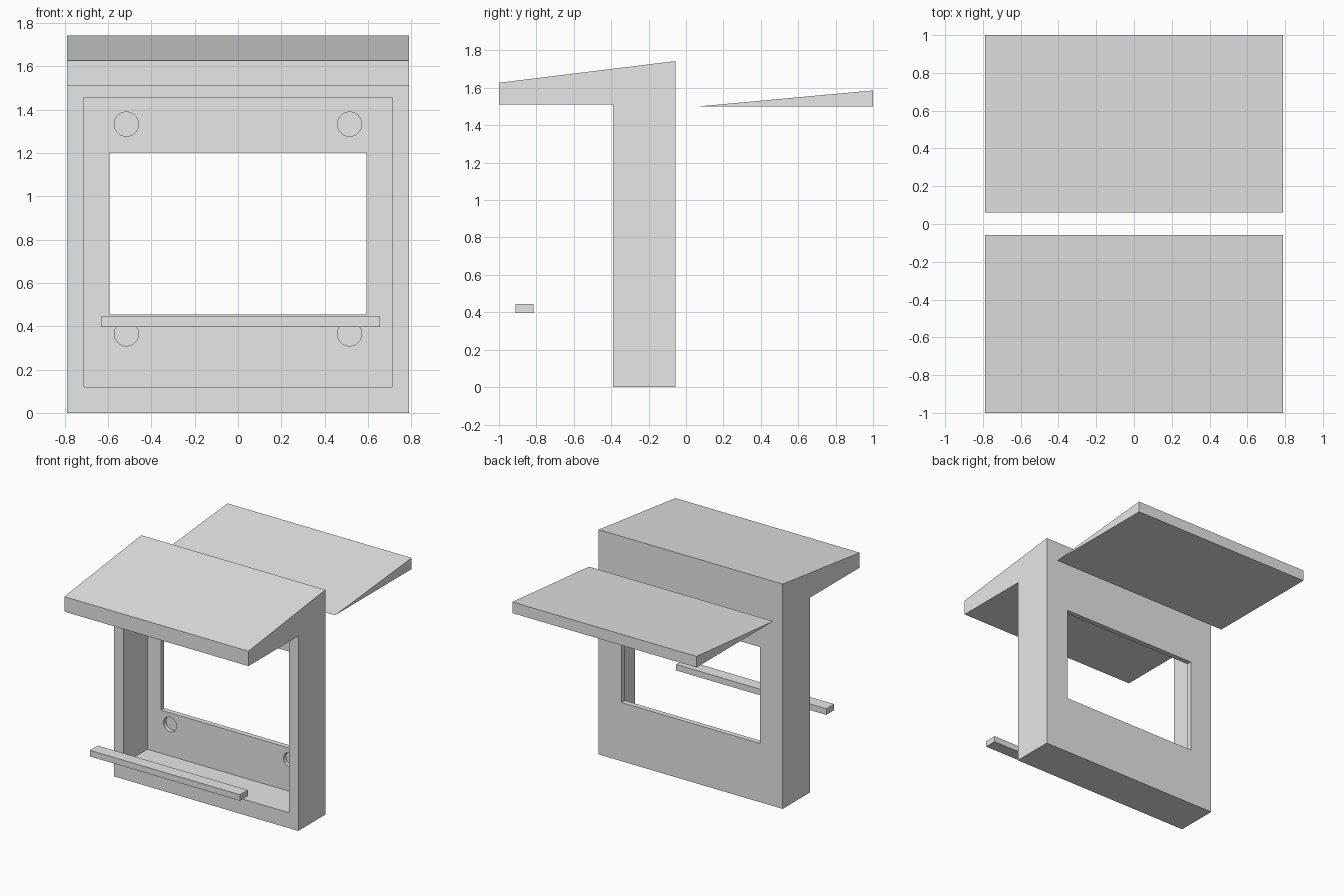
import bpy
import math

cube = bpy.data.objects.get("Cube")
if cube:
    bpy.data.objects.remove(cube, do_unlink=True)

grey = bpy.data.materials.new("light_grey")
grey.use_nodes = True
grey.diffuse_color = (0.8, 0.8, 0.8, 1)
grey.node_tree.nodes["Principled BSDF"].inputs["Base Color"].default_value = (0.8, 0.8, 0.8, 1)

HALF_WIDTH = 0.79
FRONT, BACK = -0.39, -0.057
WALL = 0.04


def extrude_x(name, profile, x0, x1):
    """Prism from a (y, z) profile, listed anticlockwise as seen from +x."""
    n = len(profile)
    verts = [(x, y, z) for x in (x0, x1) for y, z in profile]
    faces = [tuple(reversed(range(n))), tuple(range(n, 2 * n))]
    faces += [(i, (i + 1) % n, n + (i + 1) % n, n + i) for i in range(n)]
    mesh = bpy.data.meshes.new(name)
    mesh.from_pydata(verts, [], faces)
    mesh.materials.append(grey)
    obj = bpy.data.objects.new(name, mesh)
    bpy.context.collection.objects.link(obj)
    return obj


def box(name, x0, x1, y0, y1, z0, z1):
    return extrude_x(name, [(y0, z0), (y1, z0), (y1, z1), (y0, z1)], x0, x1)


def cut(target, cutter):
    """Subtract the cutter from the target and discard it."""
    cutter.hide_render = True
    mod = target.modifiers.new("cut", 'BOOLEAN')
    mod.operation = 'DIFFERENCE'
    mod.solver = 'EXACT'
    mod.object = cutter
    bpy.context.view_layer.objects.active = target
    bpy.ops.object.modifier_apply(modifier=mod.name)
    bpy.data.objects.remove(cutter, do_unlink=True)


# Housing with the overhanging sloped roof
housing = extrude_x("housing", [(FRONT, 0), (BACK, 0), (BACK, 1.743), (-1, 1.627),
                                (-1, 1.511), (FRONT, 1.511)], -HALF_WIDTH, HALF_WIDTH)

# Open front recess and the window through the back wall
cut(housing, box("recess_cutter", -0.71, 0.71, FRONT - 0.1, BACK - WALL, 0.12, 1.457))
cut(housing, box("window_cutter", -0.594, 0.594, BACK - 0.1, BACK + 0.1, 0.455, 1.203))

# Shallow round sockets in the corners of the back wall
for x in (-0.515, 0.515):
    for z in (0.365, 1.333):
        bpy.ops.mesh.primitive_cylinder_add(vertices=48, radius=0.056, depth=0.06,
                                            location=(x, BACK - WALL, z),
                                            rotation=(math.pi / 2, 0, 0))
        cut(housing, bpy.context.object)

# Separate wedge behind the housing
extrude_x("rear_wedge", [(0.06, 1.5), (1, 1.5), (1, 1.586)], -HALF_WIDTH, HALF_WIDTH)

# Loose retaining bar in front
box("front_bar", -0.632, 0.656, -0.912, -0.816, 0.397, 0.444)
